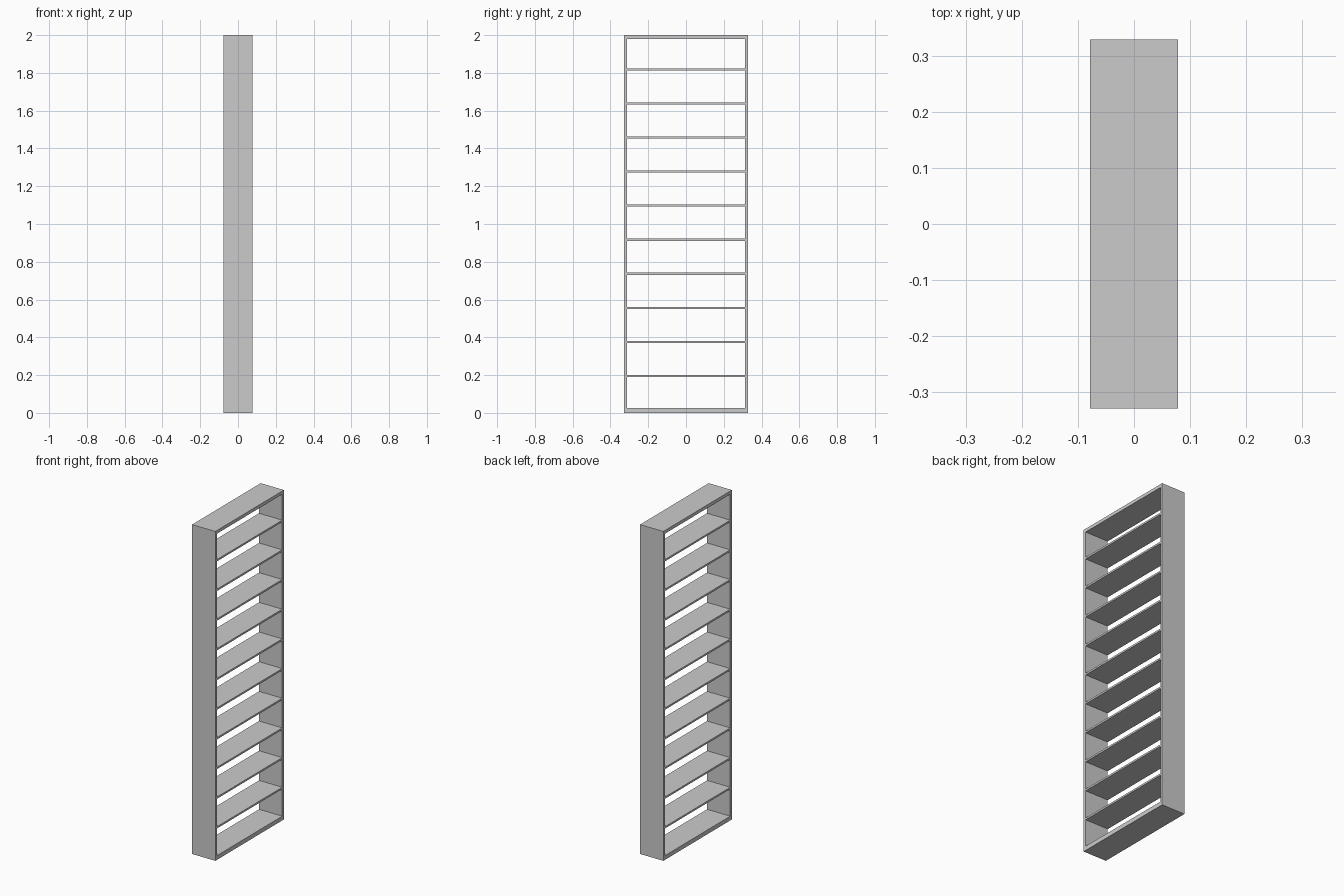
import bpy

if "Cube" in bpy.data.objects:
    bpy.data.objects.remove(bpy.data.objects["Cube"])

DEPTH, WIDTH, HEIGHT = 0.156, 0.658, 2.0
SIDE, TOP, BASE, SHELF = 0.016, 0.02, 0.026, 0.011
INNER = WIDTH - 2 * SIDE


def box(name, y, z, sy, sz):
    bpy.ops.mesh.primitive_cube_add(size=1, location=(0, y, z))
    ob = bpy.context.object
    ob.name = name
    ob.scale = (DEPTH, sy, sz)
    bpy.ops.object.transform_apply(location=False, rotation=False, scale=True)
    return ob


# Outer frame
for label, s in (("left", -1), ("right", 1)):
    box(f"{label}_side_panel", s * (WIDTH - SIDE) / 2, HEIGHT / 2, SIDE, HEIGHT)
box("top_panel", 0, HEIGHT - TOP / 2, INNER, TOP)
box("base_panel", 0, BASE / 2, INNER, BASE)

# Ten evenly spaced shelves
for i in range(10):
    box(f"shelf_{i + 1}", 0, 0.196 + i * 0.1802, INNER, SHELF)
